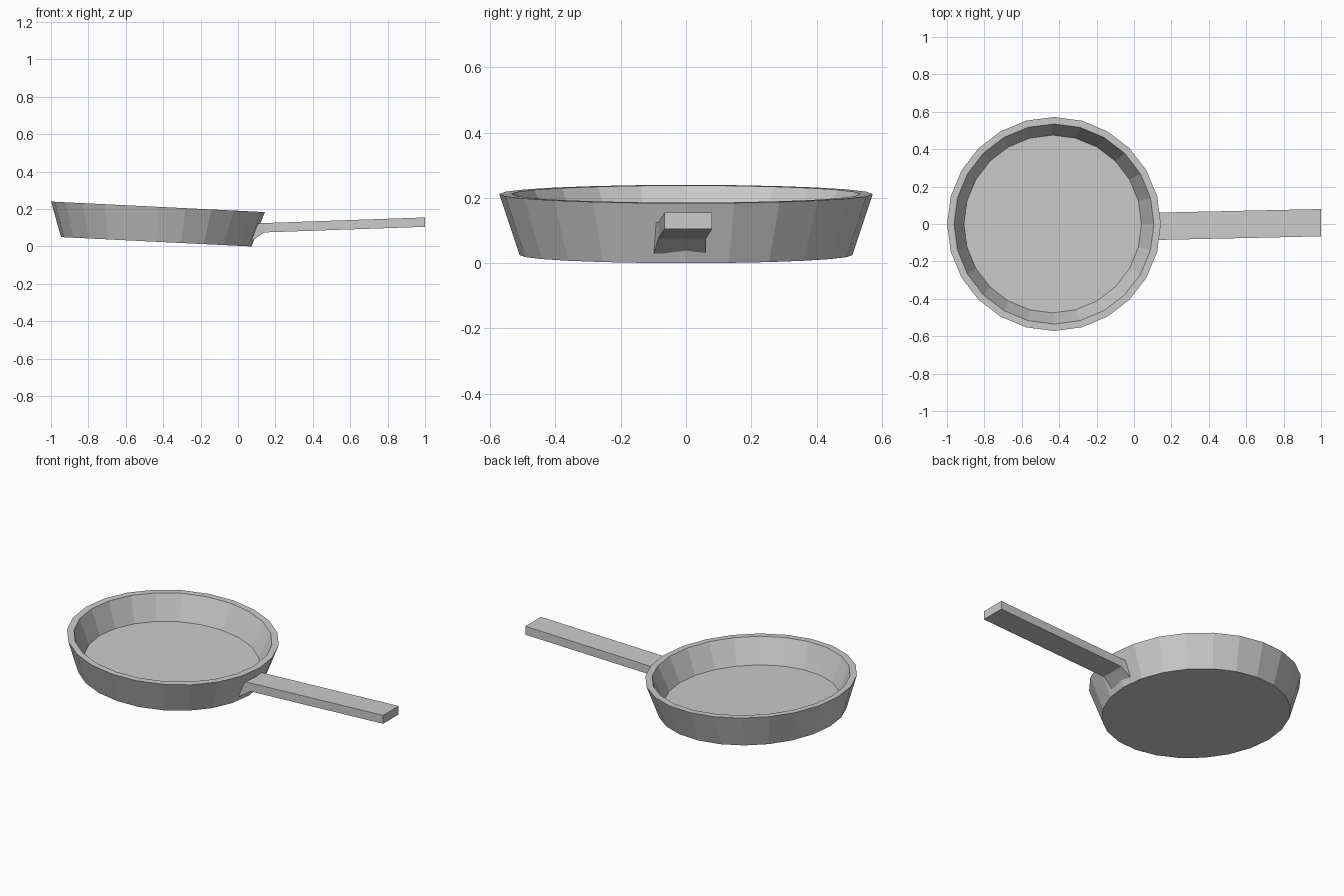
import bpy, bmesh
from math import cos, sin, tau

cube = bpy.data.objects.get("Cube")
if cube:
    bpy.data.objects.remove(cube, do_unlink=True)

# Single plain metal colour
grey = bpy.data.materials.new("grey_metal")
grey.use_nodes = True
colour = (0.6, 0.6, 0.6, 1)
grey.diffuse_color = colour
grey.node_tree.nodes["Principled BSDF"].inputs["Base Color"].default_value = colour


def loft(name, rings):
    """Join successive vertex rings with quads and cap both ends."""
    bm = bmesh.new()
    loops = [[bm.verts.new(p) for p in ring] for ring in rings]
    for a, b in zip(loops, loops[1:]):
        for i in range(len(a)):
            j = (i + 1) % len(a)
            bm.faces.new((a[i], a[j], b[j], b[i]))
    bm.faces.new(loops[0][::-1])
    bm.faces.new(loops[-1])
    bmesh.ops.recalc_face_normals(bm, faces=bm.faces)
    mesh = bpy.data.meshes.new(name)
    bm.to_mesh(mesh)
    bm.free()
    mesh.materials.append(grey)
    obj = bpy.data.objects.new(name, mesh)
    bpy.context.collection.objects.link(obj)
    return obj


def circle(radius, z, sides=24):
    return [(radius * cos(tau * i / sides), radius * sin(tau * i / sides), z)
            for i in range(sides)]


def section(x, y, half_width, low, high):
    return [(x, y - half_width, low), (x, y + half_width, low),
            (x, y + half_width, high), (x, y - half_width, high)]


# Flared bowl: outer wall, flat rim, inner wall and floor, slightly tilted
profile = [(0.51, 0), (0.572, 0.187), (0.535, 0.187), (0.475, 0.045)]
pan = loft("pan_bowl", [circle(r, z) for r, z in profile])
pan.location = (-0.437, 0, 0.025)
pan.rotation_euler.y = 0.049

# Long rectangular handle, thickened where it meets the wall
loft("handle", [
    section(0.075, -0.018, 0.08, 0.03, 0.122),
    section(0.14, -0.012, 0.073, 0.075, 0.125),
    section(1.0, 0.007, 0.073, 0.105, 0.155),
])
